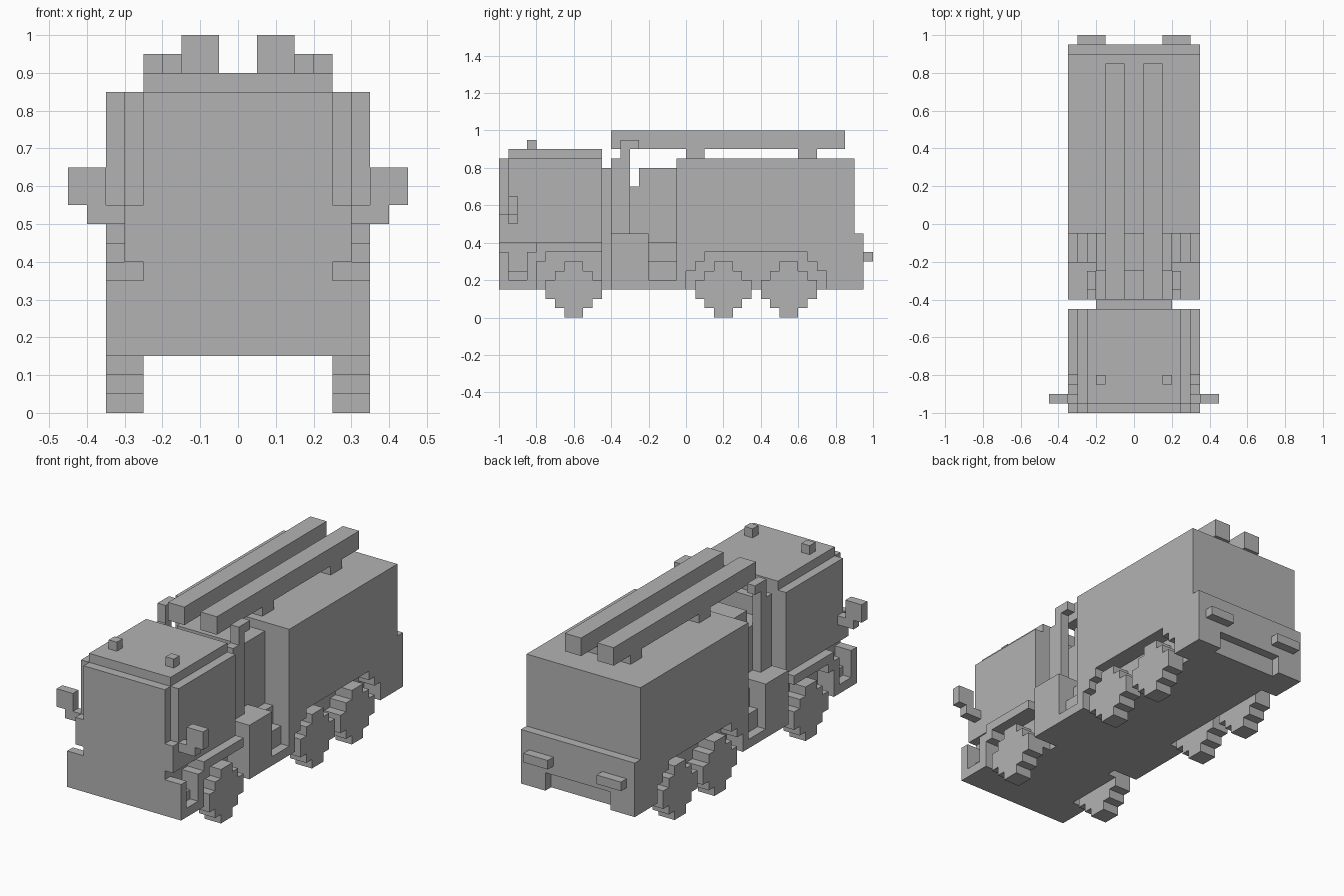
import bpy, bmesh
from mathutils import Vector

if "Cube" in bpy.data.objects:
    bpy.data.objects.remove(bpy.data.objects["Cube"], do_unlink=True)

GREY = (0.45, 0.45, 0.45, 1.0)
grey = bpy.data.materials.new("plain grey")
grey.use_nodes = True
grey.diffuse_color = GREY
grey.node_tree.nodes["Principled BSDF"].inputs["Base Color"].default_value = GREY


def finish(name, bm):
    bmesh.ops.recalc_face_normals(bm, faces=bm.faces)
    mesh = bpy.data.meshes.new(name)
    bm.to_mesh(mesh)
    bm.free()
    mesh.materials.append(grey)
    obj = bpy.data.objects.new(name, mesh)
    bpy.context.collection.objects.link(obj)
    return obj


def extrude(name, points, direction):
    """Prism: a flat outline pushed along a direction."""
    bm = bmesh.new()
    face = bm.faces.new([bm.verts.new(p) for p in points])
    moved = bmesh.ops.extrude_face_region(bm, geom=[face], use_keep_orig=True)
    verts = [g for g in moved["geom"] if isinstance(g, bmesh.types.BMVert)]
    bmesh.ops.translate(bm, verts=verts, vec=Vector(direction))
    return finish(name, bm)


def box(name, x, y, z):
    corners = [(x[0], y[0], z[0]), (x[1], y[0], z[0]), (x[1], y[1], z[0]), (x[0], y[1], z[0])]
    return extrude(name, corners, (0, 0, z[1] - z[0]))


def centre_box(name, half, y, z):
    return box(name, (-half, half), y, z)


def pair_box(name, x, y, z):
    box("left_" + name, x, y, z)
    box("right_" + name, (-x[1], -x[0]), y, z)


def pair_side(name, outline, x0, x1):
    """Side profile in (y, z), extruded across x on both sides."""
    for side, s in (("left_", 1), ("right_", -1)):
        extrude(side + name, [(s * x0, y, z) for y, z in outline], (s * (x1 - x0), 0, 0))


# Cab: chassis, front panel, body, roof
centre_box("cab_chassis", 0.25, (-1, -0.45), (0.15, 0.4))
centre_box("dashboard_panel", 0.3, (-1, -0.95), (0.4, 0.55))
centre_box("windscreen_panel", 0.25, (-1, -0.95), (0.55, 0.85))
centre_box("cab_body", 0.3, (-0.95, -0.45), (0.4, 0.85))
centre_box("cab_roof", 0.25, (-0.95, -0.45), (0.85, 0.9))
pair_box("beacon", (0.15, 0.2), (-0.85, -0.8), (0.9, 0.95))
pair_box("mirror_arm", (0.3, 0.4), (-0.95, -0.9), (0.5, 0.55))
pair_box("mirror_head", (0.35, 0.45), (-0.95, -0.9), (0.55, 0.65))

# Cab side skirts with entry steps and front wheel arch
for name, x, floor in (("inner_skirt", 0.25, 0.25), ("outer_skirt", 0.3, 0.2)):
    pair_side(name, [(-1, 0.15), (-0.8, 0.15), (-0.8, 0.3), (-0.75, 0.3), (-0.75, 0.35),
                     (-0.45, 0.35), (-0.45, 0.4), (-0.8, 0.4), (-0.8, 0.35), (-0.85, 0.35),
                     (-0.85, floor), (-0.95, floor), (-0.95, 0.35), (-1, 0.35)], x, x + 0.05)

# Middle section: coupling, tanks, engine, exhausts, steps
centre_box("coupling", 0.2, (-0.45, -0.4), (0.15, 0.8))
centre_box("tank_base", 0.35, (-0.4, -0.2), (0.15, 0.45))
centre_box("engine_front", 0.2, (-0.4, -0.25), (0.45, 0.7))
centre_box("engine_rear", 0.2, (-0.25, -0.05), (0.4, 0.8))
pair_box("exhaust", (0.2, 0.25), (-0.4, -0.3), (0.45, 0.85))
pair_side("exhaust_tip", [(-0.35, 0.85), (-0.3, 0.85), (-0.3, 0.9), (-0.25, 0.9),
                          (-0.25, 0.95), (-0.35, 0.95)], 0.2, 0.25)
for name, half, z in (("low_step", 0.35, (0.15, 0.2)), ("mid_step", 0.3, (0.2, 0.3)),
                      ("top_step", 0.25, (0.3, 0.4))):
    centre_box(name, half, (-0.2, -0.05), z)

# Rear body with double wheel arch
centre_box("rear_body", 0.25, (-0.05, 0.9), (0.15, 0.85))
pair_side("rear_side", [(-0.05, 0.15), (0, 0.15), (0, 0.25), (0.05, 0.25), (0.05, 0.3),
                        (0.1, 0.3), (0.1, 0.35), (0.65, 0.35), (0.65, 0.3), (0.7, 0.3),
                        (0.7, 0.25), (0.75, 0.25), (0.75, 0.15), (0.9, 0.15),
                        (0.9, 0.85), (-0.05, 0.85)], 0.25, 0.35)

# Rear bumper and lights
bumper = [(0.2, 0.25), (0.2, 0.15), (0.35, 0.15), (0.35, 0.45)]
bumper += [(-x, z) for x, z in reversed(bumper)]
extrude("rear_bumper", [(x, 0.9, z) for x, z in bumper], (0, 0.05, 0))
pair_box("tail_light", (0.15, 0.3), (0.95, 1), (0.3, 0.35))

# Ladder rails and their supports
pair_box("ladder_rail", (0.05, 0.15), (-0.4, 0.85), (0.9, 1))
for name, y in (("front", 0), ("rear", 0.6)):
    pair_box(name + "_ladder_support", (0.05, 0.15), (y, y + 0.1), (0.85, 0.9))

# Stepped wheels
rim = []
for row, half in enumerate((0.05, 0.1, 0.15, 0.15, 0.1, 0.05)):
    rim += [(half, row * 0.05), (half, row * 0.05 + 0.05)]
# drop the doubled point at the widest rows
rim = [p for i, p in enumerate(rim) if i not in (5, 6)]
rim += [(-y, z) for y, z in reversed(rim)]
for name, centre in (("front_wheel", -0.6), ("middle_wheel", 0.2), ("rear_wheel", 0.55)):
    pair_side(name, [(centre + y, z) for y, z in rim], 0.25, 0.35)
